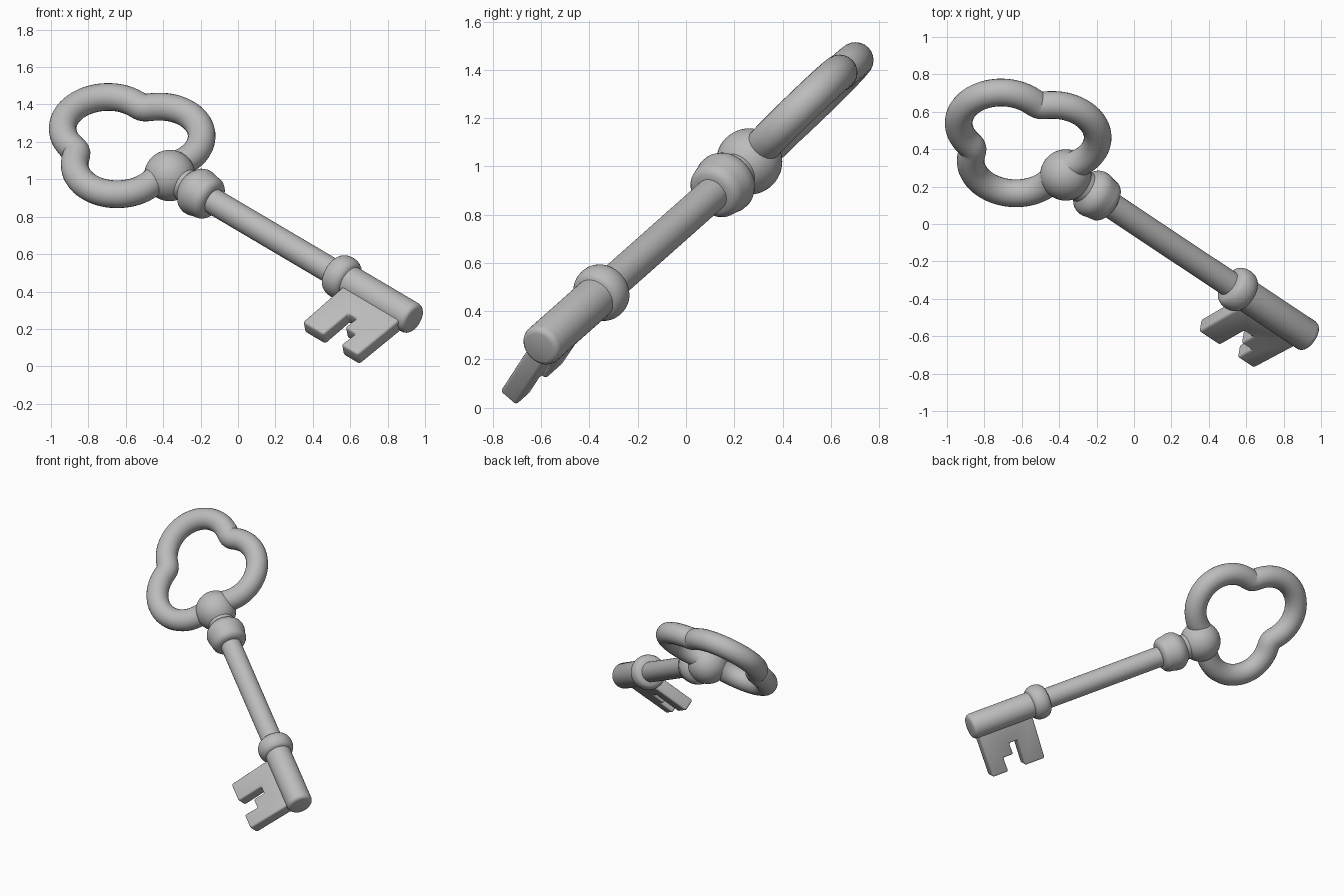
import bpy, bmesh, math
from mathutils import Vector as V

if "Cube" in bpy.data.objects:
    bpy.data.objects.remove(bpy.data.objects["Cube"])

metal = bpy.data.materials.new("grey metal")
metal.diffuse_color = (0.5, 0.5, 0.5, 1)
metal.use_nodes = True
metal.node_tree.nodes["Principled BSDF"].inputs["Base Color"].default_value = metal.diffuse_color

BALL = V((-0.365, 0.262, 1.02))                  # key axis starts at the ball
AXIS = V((0.747, -0.497, -0.441)).normalized()   # towards the tip
TOOTH = V((-0.733, -0.367, -0.573)).normalized() # towards the bit teeth
NORM = AXIS.cross(TOOTH).normalized()
SIDE = NORM.cross(AXIS).normalized()


def finish(name, bm, angle=40):
    bmesh.ops.recalc_face_normals(bm, faces=bm.faces)
    me = bpy.data.meshes.new(name)
    bm.to_mesh(me)
    bm.free()
    for p in me.polygons:
        p.use_smooth = True
    me.set_sharp_from_angle(angle=math.radians(angle))
    me.materials.append(metal)
    ob = bpy.data.objects.new(name, me)
    bpy.context.collection.objects.link(ob)
    return ob


def lathe(name, profile, n=48):
    """Turn (distance along key, radius) points around the key axis."""
    bm = bmesh.new()
    rings = []
    for s, r in profile:
        rings.append([bm.verts.new(BALL + AXIS * s + r * (
            math.cos(k * math.tau / n) * SIDE + math.sin(k * math.tau / n) * NORM))
            for k in range(n)])
    for p, q in zip(rings, rings[1:]):
        for k in range(n):
            bm.faces.new((p[k], p[(k + 1) % n], q[(k + 1) % n], q[k]))
    bm.faces.new(rings[0])
    bm.faces.new(rings[-1])
    return finish(name, bm)


# shaft, with thicker rounded end
lathe("shaft", [(0.05, 0.07), (1.25, 0.07)])
lathe("shaft_end", [(1.22, 0.088), (1.722, 0.088), (1.735, 0.084), (1.744, 0.076), (1.748, 0.064)])

# collars
lathe("bow_collar", [(0.08, 0.085), (0.13, 0.088), (0.145, 0.105), (0.165, 0.122), (0.19, 0.131),
                     (0.215, 0.131), (0.24, 0.125), (0.265, 0.121), (0.285, 0.117),
                     (0.3, 0.106), (0.31, 0.09), (0.313, 0.068)])
lathe("bit_collar", [(1.165, 0.068)] + [
    (1.232 - 0.06 * math.cos(t * math.pi / 10), 0.085 + 0.035 * math.sin(t * math.pi / 10))
    for t in range(11)] + [(1.297, 0.08)])

# ball joint
bm = bmesh.new()
bmesh.ops.create_uvsphere(bm, u_segments=48, v_segments=24, radius=0.137)
bmesh.ops.translate(bm, verts=bm.verts, vec=BALL)
finish("ball", bm, 180)

# trefoil bow: three arcs swept as a tube
U = V((-0.681, 0.541, 0.493)).normalized()
W = V((0.729, 0.470, 0.491))
W = (W - U * W.dot(U)).normalized()
CENTRE = V((-0.59, 0.445, 1.195))
D, RHO = 0.165, 0.237
psi = math.radians(96)
path = []
for lobe in range(3):
    c = lobe * math.tau / 3
    for i in range(40):
        t = c - psi + 2 * psi * i / 39
        path.append(CENTRE + U * (D * math.cos(c) + RHO * math.cos(t))
                    + W * (D * math.sin(c) + RHO * math.sin(t)))
for _ in range(4):  # soften the notches
    path = [(path[i - 1] + 2 * p + path[(i + 1) % len(path)]) / 4 for i, p in enumerate(path)]
bm = bmesh.new()
PLANE = U.cross(W)
rings = []
for i, p in enumerate(path):
    tan = (path[(i + 1) % len(path)] - path[i - 1]).normalized()
    out = tan.cross(PLANE)
    rings.append([bm.verts.new(p + 0.074 * (math.cos(k * math.tau / 24) * out
                  + math.sin(k * math.tau / 24) * PLANE)) for k in range(24)])
for i, p in enumerate(rings):
    q = rings[(i + 1) % len(rings)]
    for k in range(24):
        bm.faces.new((p[k], p[(k + 1) % 24], q[(k + 1) % 24], q[k]))
finish("bow", bm, 180)

# bit: toothed outline extruded and bevelled
outline = [(1.31, 0.0), (1.335, 0.385), (1.485, 0.385), (1.475, 0.195), (1.535, 0.195),
           (1.535, 0.28), (1.61, 0.28), (1.61, 0.385), (1.73, 0.385), (1.72, 0.0)]
bm = bmesh.new()
H = 0.044
face = bm.faces.new([bm.verts.new(BALL + AXIS * s + TOOTH * t - NORM * H) for s, t in outline])
new = bmesh.ops.extrude_face_region(bm, geom=[face])["geom"]
bmesh.ops.translate(bm, verts=[v for v in new if isinstance(v, bmesh.types.BMVert)], vec=NORM * 2 * H)
bmesh.ops.recalc_face_normals(bm, faces=bm.faces)
bmesh.ops.bevel(bm, geom=bm.edges[:], offset=0.014, segments=3, profile=0.5, affect='EDGES')
finish("bit", bm, 35)
